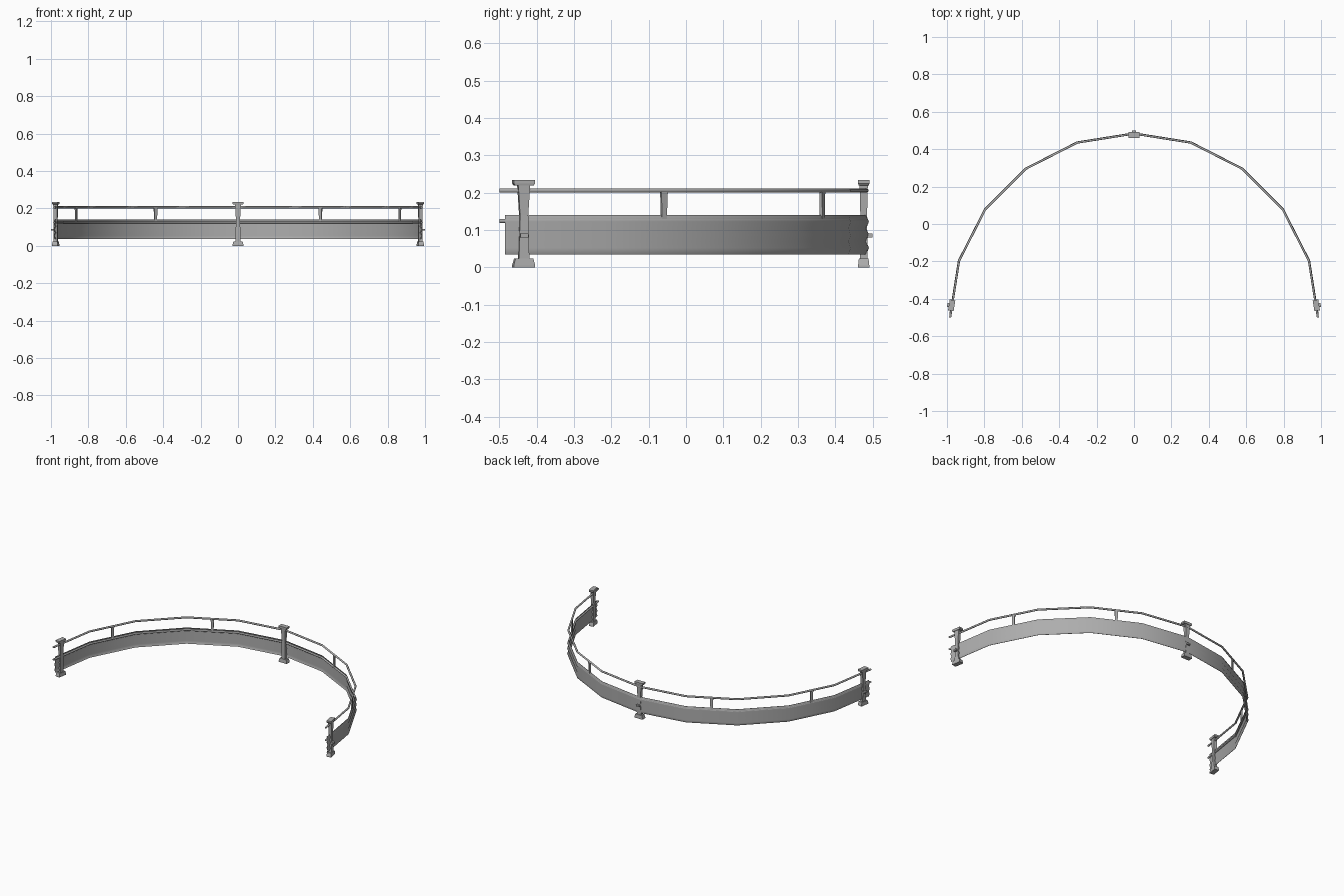
import bpy, bmesh, math
from mathutils import Vector, Matrix

if "Cube" in bpy.data.objects:
    bpy.data.objects.remove(bpy.data.objects["Cube"])

steel = bpy.data.materials.new("galvanised grey")
steel.use_nodes = True
grey = (0.42, 0.42, 0.42, 1)
steel.diffuse_color = grey
steel.node_tree.nodes["Principled BSDF"].inputs["Base Color"].default_value = grey

SEGMENTS = 10
CENTRE_Y = -0.5
RAIL_R = 0.983


def arc_point(s, r, z):
    """Point on the half-decagon path; s counts segments from the left end."""
    i = min(int(s), SEGMENTS - 1)
    ends = [math.pi * k / SEGMENTS for k in (i, i + 1)]
    a, b = [Vector((r * math.cos(t), r * math.sin(t) + CENTRE_Y, z)) for t in ends]
    return a.lerp(b, s - i)


def finish(name, bm, smooth_angle=None):
    bmesh.ops.recalc_face_normals(bm, faces=bm.faces)
    mesh = bpy.data.meshes.new(name)
    bm.to_mesh(mesh)
    bm.free()
    mesh.materials.append(steel)
    obj = bpy.data.objects.new(name, mesh)
    bpy.context.collection.objects.link(obj)
    if smooth_angle:
        bpy.ops.object.select_all(action="DESELECT")
        obj.select_set(True)
        bpy.context.view_layer.objects.active = obj
        bpy.ops.object.shade_smooth_by_angle(angle=math.radians(smooth_angle))
    return obj


def loft(bm, rings):
    """Skin closed rings of points and cap both ends."""
    rings = [[bm.verts.new(p) for p in ring] for ring in rings]
    n = len(rings[0])
    for a, b in zip(rings, rings[1:]):
        for k in range(n):
            bm.faces.new((a[k], a[(k + 1) % n], b[(k + 1) % n], b[k]))
    bm.faces.new(rings[0])
    bm.faces.new(rings[-1])


def sweep(name, profile, start, smooth_angle):
    """Carry a closed (radius, height) profile along the path."""
    stops = [start] + list(range(1, SEGMENTS)) + [SEGMENTS - start]
    bm = bmesh.new()
    loft(bm, [[arc_point(s, r, z) for r, z in profile] for s in stops])
    return finish(name, bm, smooth_angle)


def place(obj, s, r):
    """Turn local x outward and stand the part on the path."""
    i = min(int(s), SEGMENTS - 1)
    turn = s if s == int(s) else i + 0.5
    obj.matrix_world = (Matrix.Translation(arc_point(s, r, 0))
                        @ Matrix.Rotation(math.pi * turn / SEGMENTS, 4, "Z"))


def upright(name, tiers, s, r):
    """Stack of rectangles: height, half depth, half width."""
    bm = bmesh.new()
    loft(bm, [[(sx * d, sy * w, z) for sx, sy in ((1, 1), (-1, 1), (-1, -1), (1, -1))]
              for z, d, w in tiers])
    place(finish(name, bm), s, r)


def pipe_profile(z, radius=0.006, sides=8):
    return [(RAIL_R + radius * math.cos(math.tau * (k + 0.5) / sides),
             z + radius * math.sin(math.tau * (k + 0.5) / sides)) for k in range(sides)]


# Corrugated panel: three outward ridges
outer = [(0.990 if k % 2 else 0.983, 0.035 + 0.0175 * k) for k in range(7)]
inner = [(r - 0.002, z) for r, z in reversed(outer)]
sweep("corrugated_panel", outer + inner, 0.05, 60)

# Handrail and the pipe behind the upper ridge
sweep("top_rail", pipe_profile(0.206), 0, 50)
sweep("lower_rail", pipe_profile(0.125), 0, 50)

# Main posts with flared feet and caps, each with a bolt through the panel
post_tiers = [
    (0.0, 0.015, 0.029), (0.006, 0.015, 0.029), (0.024, 0.013, 0.024),
    (0.024, 0.010, 0.014), (0.14, 0.009, 0.011), (0.22, 0.011, 0.016),
    (0.22, 0.014, 0.025), (0.225, 0.015, 0.029), (0.235, 0.015, 0.029),
]
bolt_tiers = [(0.081, 0.012, 0.011), (0.091, 0.012, 0.011)]
for side, s, r in (("left", 0.214, 0.985), ("back", 5, 0.976), ("right", 9.786, 0.985)):
    upright(side + "_post", post_tiers, s, r)
    upright(side + "_bolt", bolt_tiers, s, r + 0.012)

# Slim balusters between the two rails
for n, s in enumerate((1.5, 3.5, 6.5, 8.5)):
    upright(f"baluster_{n + 1}", [(0.125, 0.004, 0.007), (0.19, 0.004, 0.009),
                                  (0.202, 0.004, 0.010)], s, RAIL_R)
